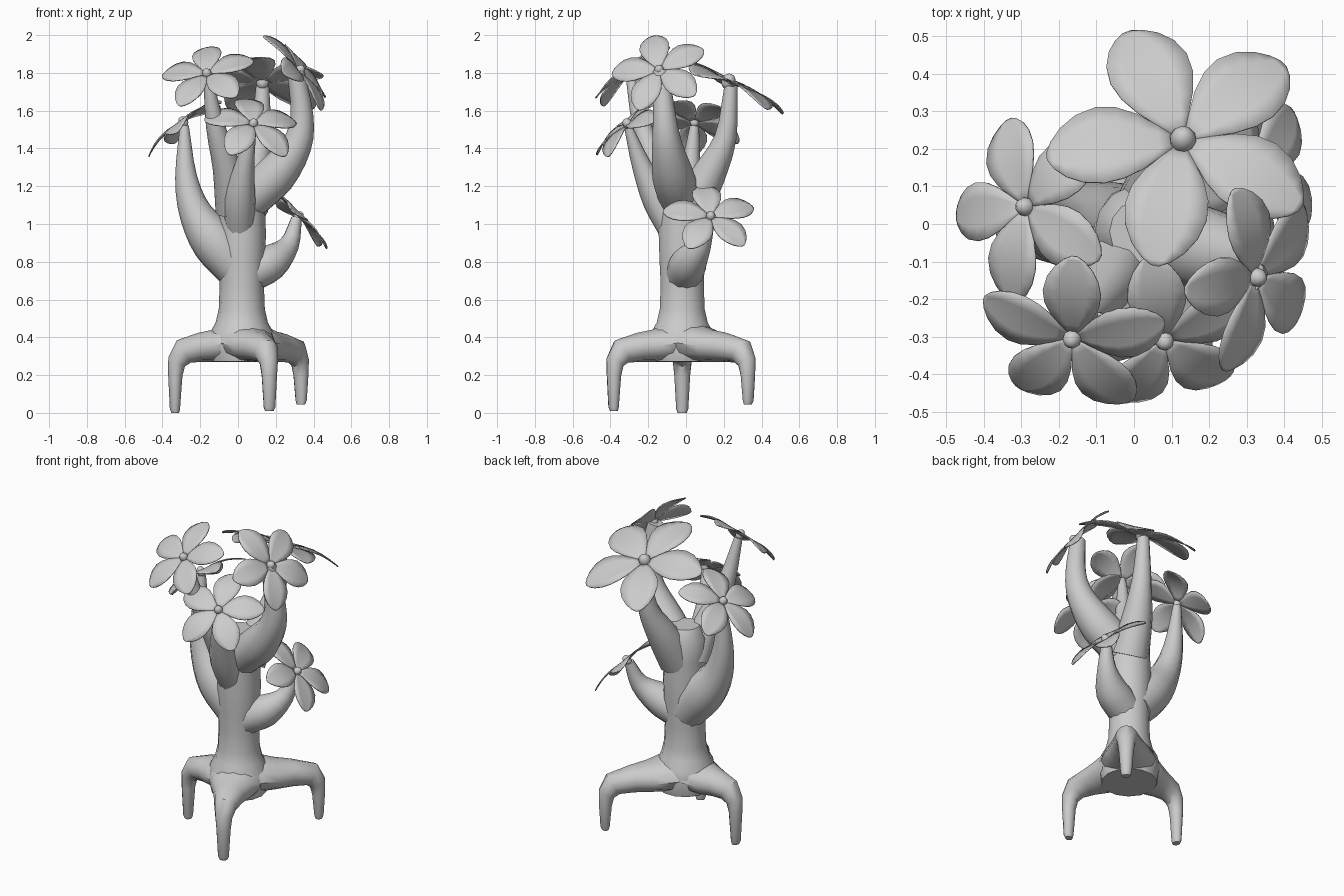
import bpy, bmesh
from math import sin, cos, pi, radians
from mathutils import Vector

if "Cube" in bpy.data.objects:
    bpy.data.objects.remove(bpy.data.objects["Cube"])

UP = Vector((0, 0, 1))
TRUNK = Vector((0.02, -0.02, 0))


def finish(bm, name, angle=40):
    bmesh.ops.recalc_face_normals(bm, faces=bm.faces)
    me = bpy.data.meshes.new(name)
    bm.to_mesh(me)
    bm.free()
    ob = bpy.data.objects.new(name, me)
    bpy.context.collection.objects.link(ob)
    bpy.ops.object.select_all(action='DESELECT')
    bpy.context.view_layer.objects.active = ob
    ob.select_set(True)
    bpy.ops.object.shade_smooth_by_angle(angle=radians(angle))
    return ob


def loft(name, rings, sides=12):
    """Closed tube through rings of (centre, side axis, other axis)."""
    bm = bmesh.new()
    loops = [[bm.verts.new(c + u * cos(2 * pi * i / sides) + v * sin(2 * pi * i / sides))
              for i in range(sides)] for c, u, v in rings]
    for a, b in zip(loops, loops[1:]):
        for i in range(sides):
            j = (i + 1) % sides
            bm.faces.new((a[i], a[j], b[j], b[i]))
    bm.faces.new(loops[0])
    bm.faces.new(loops[-1])
    return finish(bm, name)


def smooth_path(pts, steps=3):
    """Catmull-Rom interpolation of (x, y, z, radius) points."""
    p = [Vector(q) for q in pts]
    p = [p[0] * 2 - p[1]] + p + [p[-1] * 2 - p[-2]]
    out = []
    for a, b, c, d in zip(p, p[1:], p[2:], p[3:]):
        for k in range(steps):
            t = k / steps
            out.append(0.5 * (2 * b + (c - a) * t + (2 * a - 5 * b + 4 * c - d) * t * t
                              + (3 * b - a - 3 * c + d) * t ** 3))
    return out + [p[-2]]


def branch(name, pts):
    path = smooth_path(pts)
    rings = []
    n = len(path)
    for i, q in enumerate(path):
        t = (path[min(i + 1, n - 1)] - path[max(i - 1, 0)]).to_3d().normalized()
        ref = Vector((1, 0, 0)) if abs(t.x) < 0.97 else UP
        v = t.cross(ref).normalized()
        u = v.cross(t)
        rings.append((q.to_3d(), u * q.w, v * q.w))
    loft(name, rings)


def leg(name, angle, reach, foot_z):
    out = Vector((cos(radians(angle)), sin(radians(angle)), 0))
    side = UP.cross(out)
    # distance, height, tilt of the section, half width, half thickness
    secs = [(0.0, 0.375, 0, 0.165, 0.105), (0.08, 0.37, 0, 0.155, 0.1),
            (0.15, 0.355, 0, 0.125, 0.085), (0.22, 0.347, 5, 0.09, 0.077),
            (0.30, 0.325, 32, 0.065, 0.07), (0.338, 0.27, 62, 0.05, 0.05),
            (0.345, 0.20, 84, 0.042, 0.038),
            (0.347, foot_z + 0.02, 88, 0.032, 0.027), (0.345, foot_z, 90, 0.024, 0.02)]
    rings = []
    for d, z, tilt, w, h in secs:
        a = radians(tilt)
        c = TRUNK + out * (d + (reach - 0.345) * min(1, d / 0.3)) + UP * z
        rings.append((c, side * w, (UP * cos(a) + out * sin(a)) * h))
    loft(name, rings)


def flower(name, centre, normal, tip, size, droop=0.12):
    c, n = Vector(centre), Vector(normal).normalized()
    u = Vector(tip)
    u = (u - n * u.dot(n)).normalized()
    v = n.cross(u)
    # petal outline: distance along, half width (fractions of the length)
    outline = [(0.05, 0.04), (0.18, 0.13), (0.32, 0.225), (0.47, 0.29), (0.62, 0.31),
               (0.77, 0.275), (0.89, 0.2), (0.97, 0.11), (1.01, 0.03)]
    bm = bmesh.new()
    for k in range(5):
        a = 2 * pi * k / 5
        d, s = u * cos(a) + v * sin(a), v * cos(a) - u * sin(a)
        rows = []
        for r, w in outline:
            lift = 0.09 * sin(r * pi * 0.8) - droop * r * r
            rows.append([bm.verts.new(c + size * (d * r + s * w * f
                         + n * (lift + 0.04 * w * abs(f)))) for f in (-1, -0.5, 0, 0.5, 1)])
        for a0, b0 in zip(rows, rows[1:]):
            for i in range(4):
                bm.faces.new((a0[i], a0[i + 1], b0[i + 1], b0[i]))
    ob = finish(bm, name + "_petals", 60)
    mod = ob.modifiers.new("thickness", 'SOLIDIFY')
    mod.thickness = 0.006
    mod.offset = 0
    # round bud in the middle
    bm = bmesh.new()
    bmesh.ops.create_uvsphere(bm, u_segments=10, v_segments=7, radius=1)
    for vert in bm.verts:
        x, y, z = vert.co
        vert.co = c + size * (u * x * 0.1 + v * y * 0.1 + n * (z * 0.12 + 0.03))
    finish(bm, name + "_bud", 60)


# trunk: height, radius
trunk = [(0.272, 0.16), (0.36, 0.18), (0.43, 0.165), (0.48, 0.138), (0.55, 0.122),
         (0.68, 0.117), (0.8, 0.123), (0.95, 0.128), (1.1, 0.122), (1.22, 0.125), (1.29, 0.085)]
loft("trunk", [(TRUNK + UP * z, Vector((r, 0, 0)), Vector((0, r, 0))) for z, r in trunk], 14)

# three root legs
leg("front_leg", -68, 0.39, 0.01)
leg("left_leg", 180, 0.352, 0.0)
leg("back_right_leg", 48, 0.468, 0.045)

# branches
branch("left_branch", [(0.0, -0.01, 0.76, 0.115), (-0.125, -0.01, 0.91, 0.125),
                       (-0.225, 0.0, 1.06, 0.088), (-0.275, 0.02, 1.25, 0.058),
                       (-0.284, 0.045, 1.52, 0.024)])
branch("low_right_branch", [(0.07, -0.01, 0.74, 0.1), (0.18, 0.02, 0.8, 0.095),
                            (0.27, 0.08, 0.89, 0.055), (0.31, 0.125, 1.03, 0.028)])
branch("front_branch", [(0.01, -0.06, 0.95, 0.075), (0.01, -0.15, 1.13, 0.082),
                        (0.035, -0.235, 1.31, 0.052), (0.075, -0.305, 1.51, 0.022)])
branch("front_left_branch", [(-0.02, -0.05, 1.08, 0.10), (-0.06, -0.15, 1.3, 0.075),
                             (-0.12, -0.235, 1.52, 0.05), (-0.16, -0.295, 1.78, 0.024)])
branch("right_branch", [(0.06, -0.03, 1.13, 0.11), (0.2, -0.07, 1.26, 0.11),
                        (0.312, -0.1, 1.42, 0.08), (0.338, -0.115, 1.58, 0.06),
                        (0.305, -0.135, 1.81, 0.045)])
branch("back_branch", [(0.05, 0.02, 1.08, 0.11), (0.08, 0.12, 1.26, 0.09),
                       (0.12, 0.21, 1.46, 0.058), (0.13, 0.238, 1.73, 0.035)])

# flowers: centre, facing direction, direction of one petal, petal length, droop
flower("back_flower", (0.13, 0.22, 1.745), (0.03, 0.43, 0.9), (-0.08, -0.35, 0.15), 0.36)
flower("right_flower", (0.32, -0.14, 1.81), (0.75, -0.2, 0.62), (-0.17, -0.04, 0.19), 0.26)
flower("front_left_flower", (-0.163, -0.30, 1.79), (-0.2, -0.6, 0.77), (0, 0.2, 0.16), 0.255)
flower("front_flower", (0.08, -0.305, 1.525), (0.15, -0.62, 0.77), (-0.14, -0.19, -0.17),
       0.255, 0.2)
flower("left_flower", (-0.285, 0.045, 1.535), (-0.58, 0.08, 0.81), (-0.21, -0.02, -0.14),
       0.255, 0.2)
flower("low_right_flower", (0.315, 0.13, 1.035), (0.7, 0.08, 0.7), (-0.14, -0.03, 0.16), 0.25)
